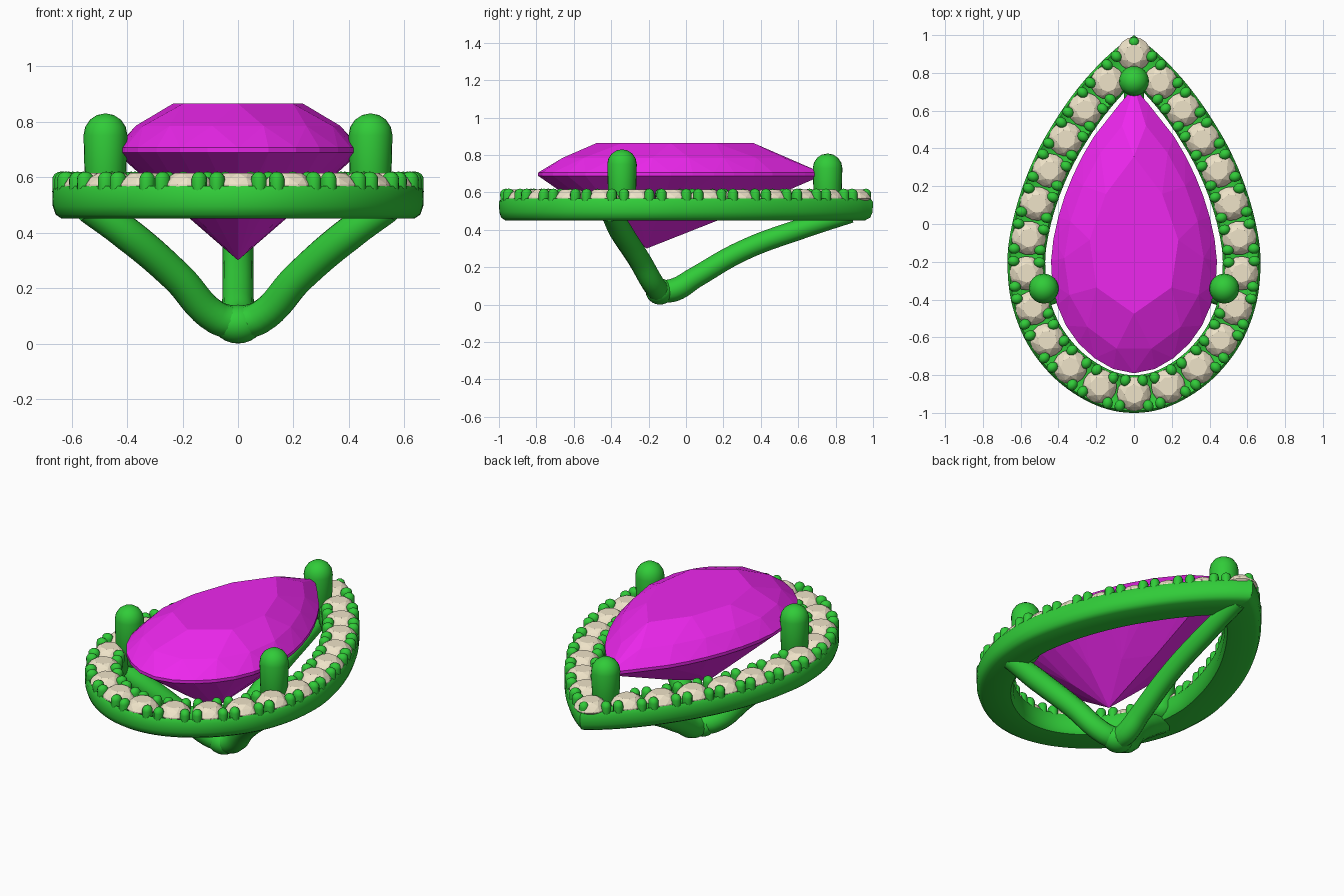
import bpy, bmesh, math
from mathutils import Vector, Matrix

if "Cube" in bpy.data.objects:
    bpy.data.objects.remove(bpy.data.objects["Cube"])


def material(name, rgb):
    m = bpy.data.materials.new(name)
    m.diffuse_color = (*rgb, 1)
    m.use_nodes = True
    m.node_tree.nodes["Principled BSDF"].inputs["Base Color"].default_value = m.diffuse_color
    return m


GREEN = material("green_metal", (0.03, 0.6, 0.04))
PINK = material("magenta_gem", (0.85, 0.02, 0.85))
TAN = material("pale_stone", (0.86, 0.77, 0.58))


def finish(bm, name, mat, smooth=None):
    bmesh.ops.recalc_face_normals(bm, faces=bm.faces)
    me = bpy.data.meshes.new(name)
    bm.to_mesh(me)
    bm.free()
    me.materials.append(mat)
    ob = bpy.data.objects.new(name, me)
    bpy.context.collection.objects.link(ob)
    if smooth:
        smooth_object(ob, smooth)
    return ob


def smooth_object(ob, angle):
    bpy.ops.object.select_all(action='DESELECT')
    ob.select_set(True)
    bpy.context.view_layer.objects.active = ob
    bpy.ops.object.shade_smooth_by_angle(angle=math.radians(angle))


# Pear outline: right half of the outer edge, from the tip down to the bottom
KEYS = [Vector(p) for p in [(0, 1), (.1, .925), (.2, .83), (.3, .715), (.4, .575), (.5, .405),
        (.585, .21), (.645, 0), (.67, -.2), (.645, -.43), (.555, -.65), (.4, -.835), (.2, -.96), (0, -1)]]


def smooth_half(keys, steps=8):
    ext = [2 * keys[0] - keys[1]] + keys + [Vector((-keys[-2].x, keys[-2].y))]
    out = []
    for a, b, c, d in zip(ext, ext[1:], ext[2:], ext[3:]):
        for k in range(steps):
            t = k / steps
            out.append(.5 * (2 * b + (c - a) * t + (2 * a - 5 * b + 4 * c - d) * t * t
                             + (3 * b - a - 3 * c + d) * t ** 3))
    return out + [keys[-1]]


HALF = smooth_half(KEYS)


def offset_half(d):
    """Half outline moved inward by d, mitred at the tip."""
    t0 = (HALF[1] - HALF[0]).normalized()
    tip = Vector((0, 1 - d / t0.x))
    tip.y = 1 - d / abs(t0.x) if t0.x > .5 else tip.y
    out = []
    for i, p in enumerate(HALF):
        t = (HALF[min(i + 1, len(HALF) - 1)] - HALF[max(i - 1, 0)]).normalized()
        if i == len(HALF) - 1:
            t = Vector((-1, 0))
        q = p + Vector((t.y, -t.x)) * d
        out.append(tip.copy() if q.x < 0 or (i == 0 and d > 0) else q)
    out[-1].x = 0
    return out


def full(half):
    return half + [Vector((-p.x, p.y)) for p in reversed(half[1:-1])]


def along(half, f):
    """Point and tangent at fraction f of the half outline's length."""
    seg = [(b - a).length for a, b in zip(half, half[1:])]
    left = f * sum(seg)
    for a, b, l in zip(half, half[1:], seg):
        if l > 1e-6 and left <= l + 1e-6:
            return a.lerp(b, left / l), (b - a).normalized()
        left -= l
    return half[-1], Vector((-1, 0))


# Halo band: rounded section swept round the pear outline
section = [(.035, .45), (.012, .465), (.002, .495), (0, .55), (.012, .568), (.045, .55),
           (.155, .55), (.188, .568), (.2, .55), (.2, .47), (.185, .45)]
bm = bmesh.new()
rings = [[bm.verts.new((p.x, p.y, z)) for p in full(offset_half(d))] for d, z in section]
for r, s in zip(rings, rings[1:] + rings[:1]):
    for i in range(len(r)):
        j = (i + 1) % len(r)
        bm.faces.new((r[i], r[j], s[j], s[i]))
bmesh.ops.remove_doubles(bm, verts=bm.verts, dist=1e-5)
bmesh.ops.dissolve_degenerate(bm, edges=bm.edges, dist=1e-5)
finish(bm, "halo_band", GREEN, 40)


# Rounded posts: spheres with their lower half pulled down
def post(bm, x, y, top, foot, r, seg=10, turn=0.0, stretch=1.0):
    verts = bmesh.ops.create_uvsphere(bm, u_segments=seg, v_segments=8, radius=r)['verts']
    rot = Matrix.Rotation(turn, 3, 'Z')
    for v in verts:
        z = top - r + v.co.z if v.co.z > -1e-5 else foot + r + v.co.z
        p = rot @ Vector((v.co.x, v.co.y * stretch, 0))
        v.co = (x + p.x, y + p.y, z)


# Small prongs: two outer and two inner beads in every gap between stones
MID = offset_half(.1)
bm = bmesh.new()
for i in range(12):
    p, t = along(MID, (i + .5) / 12)
    n = Vector((t.y, -t.x))
    for s in (-.033, .033):
        for o in (-.067, .07):
            q = p + t * s + n * o
            for m in (1, -1):
                post(bm, m * q.x, q.y, .62, .48, .028, turn=m * math.atan2(t.y, t.x), stretch=1.15)
post(bm, 0, .962, .62, .48, .028)
finish(bm, "halo_prongs", GREEN, 60)


# Faceted stones as convex hulls of rings of points
def hull(bm, points):
    vs = [bm.verts.new(p) for p in points]
    res = bmesh.ops.convex_hull(bm, input=vs)
    junk = {g for g in res['geom_interior'] + res['geom_unused'] if isinstance(g, bmesh.types.BMVert)}
    bmesh.ops.delete(bm, geom=list(junk), context='VERTS')


def round_stone(bm, x, y, turn):
    pts = [(x, y, .49)]
    for n, r, z, ph in [(16, .09, .567, 0), (16, .09, .574, 0), (8, .074, .598, .5), (8, .05, .615, 0)]:
        for k in range(n):
            a = turn + (k + ph) * math.tau / n
            pts.append((x + r * math.cos(a), y + r * math.sin(a), z))
    hull(bm, pts)


bm = bmesh.new()
round_stone(bm, 0, .9, 0)
for i in range(1, 13):
    p, t = along(MID, i / 12)
    for m in ((1, -1) if i < 12 else (1,)):
        round_stone(bm, m * p.x, p.y, m * math.atan2(t.y, t.x))
finish(bm, "halo_stones", TAN)

# Centre gem: pear girdle, stepped crown, pavilion down to the culet
GIRDLE = offset_half(.21)


def gem_ring(n, scale, z, cy, phase=0.0):
    pts = []
    for k in range(n):
        f = ((k + phase) / n * 2) % 2
        p, _ = along(GIRDLE, f if f <= 1 else 2 - f)
        x = p.x if f <= 1 else -p.x
        pts.append((x * .955 * scale, cy + (p.y - .015 * (p.y > .5) - cy) * scale, z))
    return pts


bm = bmesh.new()
hull(bm, gem_ring(32, 1, .688, 0) + gem_ring(32, 1, .706, 0) + gem_ring(16, .84, .785, -.09, .5)
     + gem_ring(8, .55, .865, -.09) + gem_ring(16, .78, .605, -.21, .5)
     + gem_ring(8, .42, .455, -.21) + [(0, -.21, .3)])
bmesh.ops.dissolve_limit(bm, angle_limit=.02, verts=bm.verts, edges=bm.edges)
finish(bm, "centre_gem", PINK)

# Three claws that hold the gem
for name, x, y, top in [("left_claw", -.478, -.342, .83), ("right_claw", .478, -.342, .83),
                        ("back_claw", 0, .757, .808)]:
    bm = bmesh.new()
    post(bm, x, y, top, .46, .079, seg=24)
    finish(bm, name, GREEN, 60)


# Basket legs: round bars from the halo down to the foot
def leg(name, pts):
    cu = bpy.data.curves.new(name, 'CURVE')
    cu.dimensions = '3D'
    cu.bevel_depth = 1
    cu.bevel_resolution = 4
    cu.resolution_u = 8
    cu.use_fill_caps = True
    sp = cu.splines.new('BEZIER')
    sp.bezier_points.add(len(pts) - 1)
    for b, (x, y, z, r) in zip(sp.bezier_points, pts):
        b.co, b.radius = (x, y, z), r
        b.handle_left_type = b.handle_right_type = 'AUTO'
    cu.materials.append(GREEN)
    ob = bpy.data.objects.new(name, cu)
    bpy.context.collection.objects.link(ob)
    bpy.ops.object.select_all(action='DESELECT')
    ob.select_set(True)
    bpy.context.view_layer.objects.active = ob
    bpy.ops.object.convert(target='MESH')
    smooth_object(bpy.context.view_layer.objects.active, 50)


for name, m in (("left_leg", -1), ("right_leg", 1)):
    leg(name, [(m * .54, -.40, .49, .055), (m * .40, -.35, .395, .062), (m * .22, -.25, .24, .06),
               (m * .08, -.165, .095, .06), (0, -.14, .072, .06)])
leg("back_leg", [(0, .88, .487, .05), (0, .6, .4, .055), (0, .3, .287, .055),
                 (0, .05, .145, .057), (0, -.06, .08, .062), (0, -.14, .068, .06)])

# Rounded foot where the legs meet
bm = bmesh.new()
bmesh.ops.create_uvsphere(bm, u_segments=24, v_segments=12, radius=1,
                          matrix=Matrix.Translation((0, -.14, .07)) @ Matrix.Diagonal((.088, .075, .07, 1)))
finish(bm, "foot", GREEN, 60)
